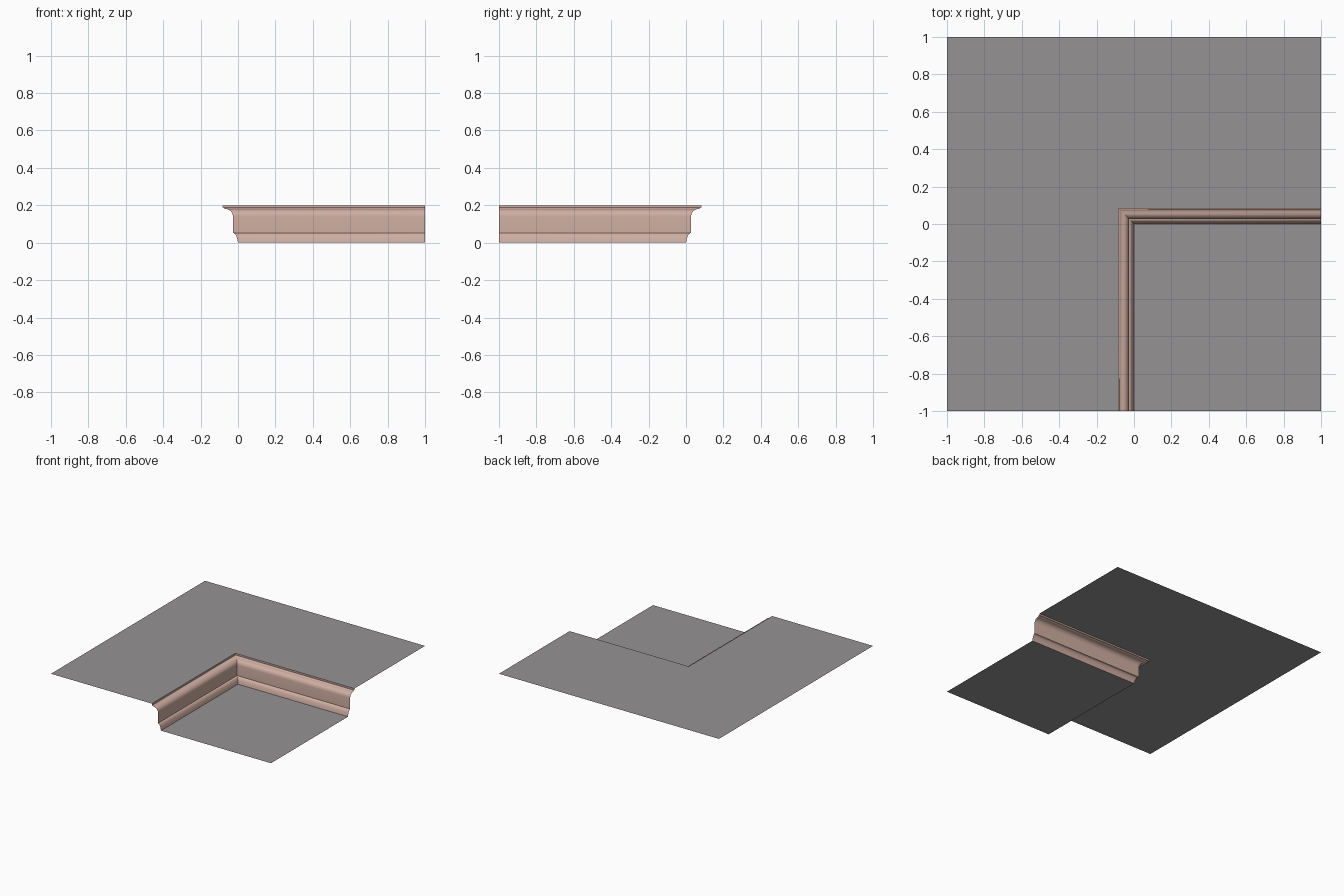
import bpy, bmesh, math

if "Cube" in bpy.data.objects:
    bpy.data.objects.remove(bpy.data.objects["Cube"])

def material(name, rgb):
    m = bpy.data.materials.new(name)
    m.diffuse_color = (*rgb, 1)
    m.use_nodes = True
    m.node_tree.nodes["Principled BSDF"].inputs["Base Color"].default_value = m.diffuse_color
    return m

def add_object(name, verts, faces, mat):
    me = bpy.data.meshes.new(name)
    me.from_pydata(verts, [], faces)
    me.materials.append(mat)
    ob = bpy.data.objects.new(name, me)
    bpy.context.collection.objects.link(ob)
    return ob

grey = material("grey panel", (0.30, 0.29, 0.29))
pink = material("dusty pink trim", (0.62, 0.42, 0.36))

# Trim profile: (distance outward from the recess, height)
profile = [(0, 0), (0.003, 0.015), (0.008, 0.033), (0.015, 0.046), (0.023, 0.052)]
profile += [(0.027, 0.053), (0.027, 0.14)]
for i in range(1, 7):  # cove curving out to the lip
    a = math.radians(90 * i / 6)
    profile.append((0.027 + 0.038 * (1 - math.cos(a)), 0.14 + 0.04 * math.sin(a)))
profile += [(0.072, 0.182), (0.078, 0.187), (0.083, 0.187), (0.083, 0.2)]
OUT, TOP = profile[-1]

# Lower panel
add_object("lower_panel", [(0, -1, 0), (1, -1, 0), (1, 0, 0), (0, 0, 0)],
           [(0, 1, 2, 3)], grey)

# L-shaped upper panel, split at the mitre
add_object("upper_panel",
           [(-1, -1, TOP), (-OUT, -1, TOP), (-OUT, OUT, TOP),
            (1, OUT, TOP), (1, 1, TOP), (-1, 1, TOP)],
           [(0, 1, 2, 5), (2, 3, 4, 5)], grey)

# Mitred trim swept round the inner corner
verts, faces = [], []
for d, z in profile:
    verts += [(-d, -1, z), (-d, d, z), (1, d, z)]
for i in range(len(profile) - 1):
    for j in range(2):
        a = 3 * i + j
        faces.append((a, a + 1, a + 4, a + 3)[::-1])
trim = add_object("corner_trim", verts, faces, pink)
bpy.context.view_layer.objects.active = trim
trim.select_set(True)
bpy.ops.object.shade_smooth_by_angle(angle=math.radians(30))
